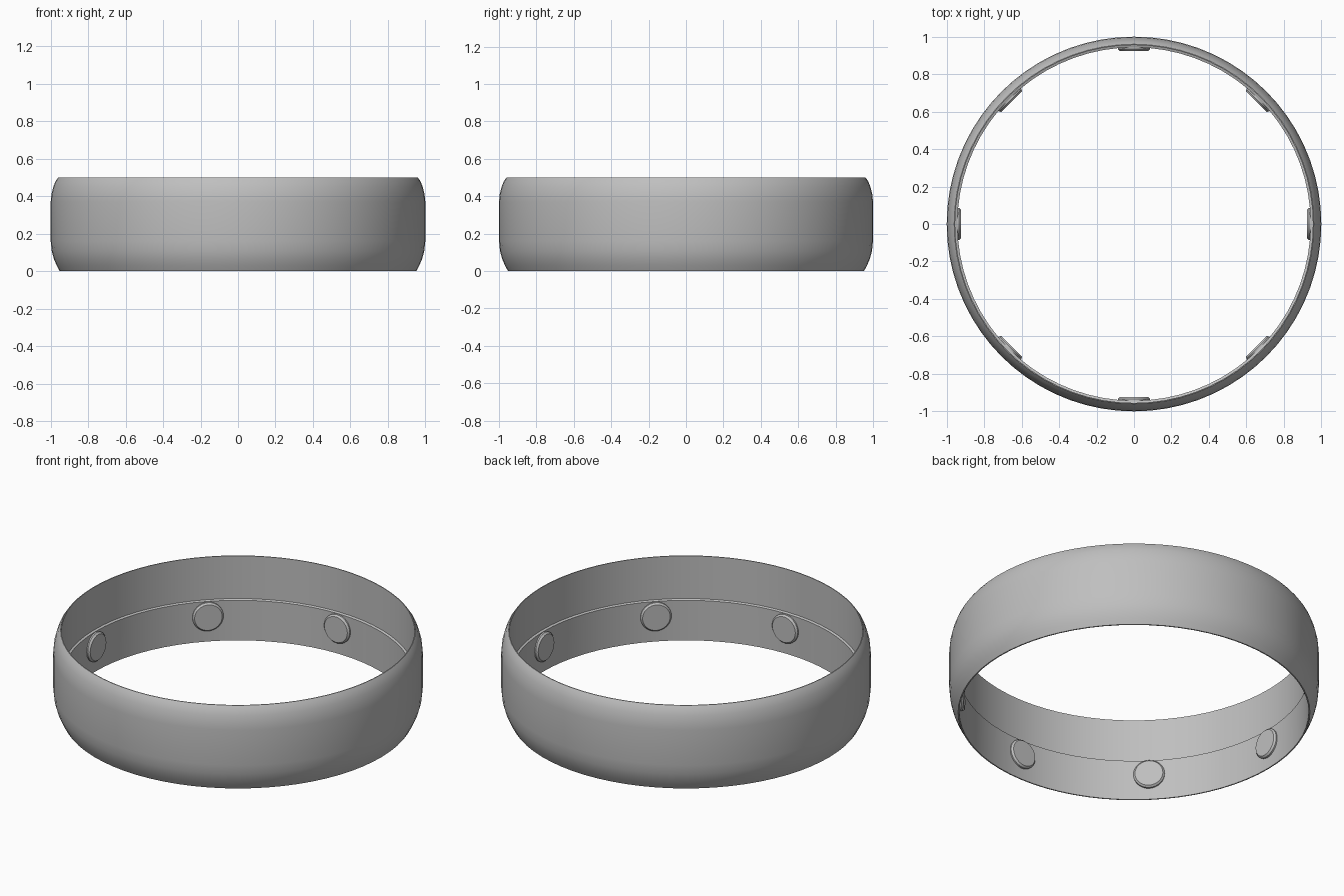
import bpy
import bmesh
import math
from mathutils import Matrix, Vector

cube = bpy.data.objects.get("Cube")
if cube:
    bpy.data.objects.remove(cube, do_unlink=True)

# One plain grey for every part
grey = bpy.data.materials.new("mid grey")
grey.use_nodes = True
colour = (0.52, 0.52, 0.52, 1)
grey.diffuse_color = colour
grey.node_tree.nodes["Principled BSDF"].inputs["Base Color"].default_value = colour


def lathe(name, profile, steps, closed):
    """Spin a profile of (radius, height) points around z."""
    bm = bmesh.new()
    verts = [bm.verts.new((r, 0, z)) for r, z in profile]
    edges = [bm.edges.new(pair) for pair in zip(verts, verts[1:])]
    if closed:
        edges.append(bm.edges.new((verts[-1], verts[0])))
    bmesh.ops.spin(bm, geom=verts + edges, cent=(0, 0, 0), axis=(0, 0, 1),
                   angle=math.tau, steps=steps, use_duplicate=False)
    bmesh.ops.remove_doubles(bm, verts=bm.verts, dist=0.0001)
    bmesh.ops.recalc_face_normals(bm, faces=bm.faces)
    mesh = bpy.data.meshes.new(name)
    bm.to_mesh(mesh)
    bm.free()
    mesh.materials.append(grey)
    obj = bpy.data.objects.new(name, mesh)
    bpy.context.collection.objects.link(obj)
    bpy.ops.object.select_all(action="DESELECT")
    obj.select_set(True)
    bpy.context.view_layer.objects.active = obj
    bpy.ops.object.shade_smooth_by_angle(angle=math.radians(30))
    return obj


# Band: bulged outer wall, thin rims, and a small ledge halfway up inside
band_profile = [
    (0.945, 0), (0.952, 0), (0.968, 0.03), (0.983, 0.065), (0.994, 0.105),
    (1, 0.16), (1, 0.37), (0.996, 0.41), (0.986, 0.45), (0.974, 0.48),
    (0.96, 0.5), (0.955, 0.5), (0.955, 0.245), (0.943, 0.24),
]
lathe("band", band_profile, 72, True)

# Round studs spaced evenly around the lower inside wall, facing inward
stud_profile = [(0, 0), (0.085, 0), (0.085, 0.03), (0.076, 0.04), (0, 0.04)]
count = 8
for i in range(count):
    angle = math.tau * i / count
    outward = Vector((math.cos(angle), math.sin(angle), 0))
    stud = lathe(f"inner_stud_{i + 1}", stud_profile, 32, False)
    turn = (-outward).to_track_quat("Z", "Y").to_matrix().to_4x4()
    place = Matrix.Translation(outward * 0.963 + Vector((0, 0, 0.152)))
    stud.matrix_world = place @ turn
